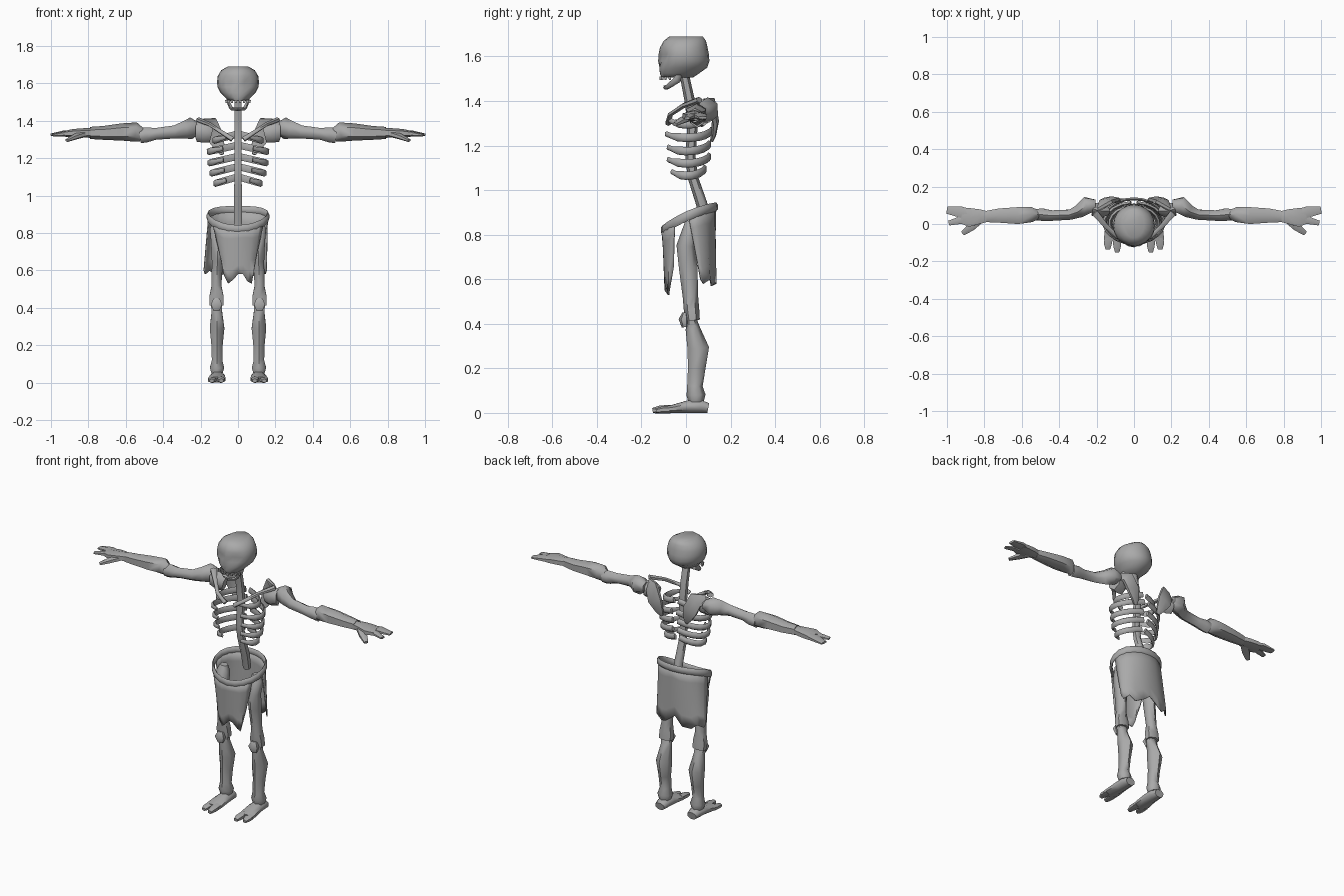
import bpy
import bmesh
from math import sin, cos, pi, radians
from mathutils import Vector

UNIT = 0.01  # part measurements are in hundredths

cube = bpy.data.objects.get("Cube")
if cube:
    bpy.data.objects.remove(cube, do_unlink=True)

bone = bpy.data.materials.new("bone grey")
bone.use_nodes = True
GREY = (0.4, 0.4, 0.4, 1)
bone.diffuse_color = GREY
bone.node_tree.nodes["Principled BSDF"].inputs["Base Color"].default_value = GREY


def finish(name, bm, mirror=False, thickness=0, angle=60):
    """Turn a bmesh into a shaded object, optionally mirrored or thickened."""
    bmesh.ops.recalc_face_normals(bm, faces=bm.faces)
    mesh = bpy.data.meshes.new(name)
    bm.to_mesh(mesh)
    bm.free()
    mesh.materials.append(bone)
    obj = bpy.data.objects.new(name, mesh)
    bpy.context.collection.objects.link(obj)
    bpy.ops.object.select_all(action="DESELECT")
    obj.select_set(True)
    bpy.context.view_layer.objects.active = obj
    bpy.ops.object.shade_smooth_by_angle(angle=radians(angle))
    if thickness:
        solid = obj.modifiers.new("thickness", "SOLIDIFY")
        solid.thickness = thickness
    if mirror:
        mod = obj.modifiers.new("mirror", "MIRROR")
        mod.use_mirror_merge = False
    return obj


def skin(bm, rings, closed=False, caps=True):
    """Bridge rings of vertices with quads."""
    pairs = list(zip(rings, rings[1:]))
    if closed:
        pairs.append((rings[-1], rings[0]))
    for a, b in pairs:
        n = len(a)
        for i in range(n):
            j = (i + 1) % n
            bm.faces.new((a[i], a[j], b[j], b[i]))
    if caps and not closed:
        bm.faces.new(rings[0])
        bm.faces.new(rings[-1])


def add_tube(bm, rows, up, sides=6, closed=False):
    """Loft rows of (x, y, z, half width, half depth along up)."""
    pts = [Vector(r[:3]) * UNIT for r in rows]
    count, rings = len(pts), []
    for i, (p, row) in enumerate(zip(pts, rows)):
        if closed:
            t = pts[(i + 1) % count] - pts[i - 1]
        else:
            t = pts[min(i + 1, count - 1)] - pts[max(i - 1, 0)]
        side = Vector(up).cross(t).normalized()
        lift = t.cross(side).normalized()
        ring = []
        for k in range(sides):
            a = 2 * pi * (k + 0.5) / sides
            grow = UNIT / cos(pi / sides)
            off = side * (row[3] * cos(a)) + lift * (row[4] * sin(a))
            ring.append(bm.verts.new(p + off * grow))
        rings.append(ring)
    skin(bm, rings, closed)


def tube(name, rows, up=(0, 0, 1), sides=6, mirror=True, closed=False):
    bm = bmesh.new()
    add_tube(bm, rows, up, sides, closed)
    return finish(name, bm, mirror)


ALONG_Y = (0, 1, 0)

# Skull: stacked rings, with eye sockets and nose pushed into the face
SIDES = 20
bm = bmesh.new()
rings = []
for cy, z, rx, ry in [(-4, 150.5, 5, 7), (-3, 152.5, 7, 9), (-1.5, 155, 9.5, 11),
                      (-1, 158, 11, 11.5), (-1, 161, 11.2, 11.3), (-1, 164, 10.8, 10.7),
                      (-.5, 167, 9, 9.5), (0, 169, 5.5, 7.5)]:
    rings.append([bm.verts.new((rx * UNIT * sin(2 * pi * k / SIDES),
                                (cy - ry * cos(2 * pi * k / SIDES)) * UNIT, z * UNIT))
                  for k in range(SIDES)])
skin(bm, rings)
for v in bm.verts:
    if v.co.y < -0.04:
        eye = (Vector((abs(v.co.x), v.co.z)) - Vector((0.05, 1.6))).length
        nose = (Vector((v.co.x, v.co.z)) - Vector((0, 1.55))).length
        v.co.y += max(0, 0.03 - 0.8 * eye) + max(0, 0.015 - 0.5 * nose)
finish("skull", bm)

# Jaw: a bent bar hinged under the cheeks, and two rows of teeth
tube("jaw", [(5.5, -3, 153, .8, 1.5), (5, -4, 149.5, .8, 1.5), (3.5, -8, 146.5, .8, 1.2),
             (0, -9, 146, .8, 1.2)], ALONG_Y)
bm = bmesh.new()
for k in range(4):
    a = radians(10 + 20 * k)
    for base, height, reach in ((150, 2.5, 6.5), (147, 1.5, 4.5)):
        x, y = reach * sin(a), -5 - reach * cos(a)
        add_tube(bm, [(x, y, base - .5, .5, .5), (x, y, base + height - 1.5, .8, .6)], ALONG_Y, 4)
finish("teeth", bm, True)

# Spine
tube("spine", [(0, -1, 153, 2, 1.8), (0, 1.5, 141, 2, 2), (0, 3, 130, 2, 2), (0, 2, 115, 2, 2),
               (0, 3, 106, 2, 2), (0, 7, 94, 2.2, 2.2), (0, 9, 84, 2, 2)], ALONG_Y, mirror=False)

# Ribs: open hoops that dip at the sides
bm = bmesh.new()
for z, wide, deep in ((133, 13, 9), (127, 16, 11), (121, 15.5, 10), (115.5, 14.5, 10), (110, 12.5, 8)):
    rows = []
    for k in range(9):
        a = radians(6 + 18 * k)
        fade = 1 if k < 7 else 0.65
        rows.append((wide * sin(a), deep * cos(a) + .5, z - 3.5 * sin(a), .8 * fade, 1.6 * fade))
    add_tube(bm, rows, (0, 0, 1), 5)
finish("ribs", bm, True)

# Shoulders
tube("shoulder_blades", [(19, 8, 138, 3, 1.2), (15, 12, 138, 4.5, 1.5), (12, 13.2, 131, 4.5, 1.4),
                         (9.5, 12.5, 125, 2.5, 1), (8.5, 11.5, 122, 1, .7)], ALONG_Y)
tube("collar_bones", [(3, -8, 130, 1.2, 1.2), (9, -7, 134, 1, 1), (15, -1, 138, 1.2, 1),
                      (21, 6, 140.5, 1.8, 1.2)])
tube("shoulder_joints", [(14, 7, 133, 2, 4), (18, 7, 134, 4, 5), (22, 8, 134, 3.5, 4.5)])

# Arms
tube("upper_arms", [(20.5, 10, 136, 3, 2.5), (25, 10, 136, 4.5, 5), (29, 7, 135, 3.5, 4),
                    (34, 5, 134, 2.7, 3), (44, 4.5, 133, 2.8, 2.7), (49, 5, 132.5, 3.3, 3.5),
                    (52.5, 5, 132, 3, 3.5)])
tube("forearms", [(51, 5, 132, 2, 3), (55, 5, 134, 4, 4.5), (62, 4.5, 134, 4.5, 4),
                  (72, 4.5, 133.5, 3.8, 3.2), (79, 4, 133.5, 3, 2.8)])
tube("palms", [(77, 4, 133.5, 2.5, 2.3), (82, 4, 133.5, 3.8, 2.2), (88, 3.5, 133.3, 5, 2),
               (92, 4.5, 133, 4.2, 1.5)])
tube("outer_fingers", [(88, 5, 133.2, 3, 1.6), (93, 6.5, 133.3, 3, 1.3), (100, 7.5, 132.5, 2, .6)])
tube("inner_fingers", [(88, 3, 133.2, 2.5, 1.6), (93, 2, 133, 2, 1.2), (99, .5, 132.3, 1.3, .6)])
tube("thumbs", [(82, 2.5, 133, 2, 1.6), (87, -1.5, 131.5, 2.2, 1.4), (91.5, -5, 129.5, 1.2, .8)])

# Legs
tube("thighs", [(11, 2, 86, 2, 2), (11.5, 2, 82, 3.5, 3.2), (11, 0, 75, 3.4, 3.7), (11, 1, 65, 3, 3.6),
                (11.5, 2, 52, 2.6, 3), (11.5, 2.5, 46, 3.8, 3), (11.5, 3, 41.5, 3.8, 2.8)], ALONG_Y)
tube("kneecaps", [(11.5, -.5, 45, 1.5, 1), (11.5, -1, 42, 3, 2), (11.5, -.5, 38.5, 1.7, 1.2)], ALONG_Y)
tube("shins", [(11.5, 2.5, 42, 3, 2), (11.3, 3, 38, 2.8, 2.8), (11.2, 5.5, 29, 3.9, 4.2),
               (11.2, 4.8, 20, 3, 3.4), (11.2, 4, 12, 2.8, 3), (11.2, 4.5, 8, 3.8, 3.7),
               (11.2, 4.5, 5, 3, 3)], ALONG_Y)
tube("feet", [(11, 10, 2.2, 3, 2.2), (11, 6, 3, 3.8, 3), (11, 1, 2.8, 4, 2.8),
              (11.3, -6, 1.8, 4.6, 1.8), (11.5, -9, 1.5, 4.5, 1.5)], sides=8)
tube("big_toes", [(9.3, -7, 1.7, 2.2, 1.7), (9, -12, 1.5, 2, 1.5), (9, -15, 1, 1.2, 1)])
tube("small_toes", [(13.5, -7, 1.5, 2.3, 1.5), (14, -11, 1.3, 2, 1.3), (14, -13.5, .9, 1.2, .9)])


def rim(angle):
    """Point on the tilted waistline; zero degrees faces the front."""
    a = radians(angle)
    y = -12 * cos(a)
    return Vector((16 * sin(a), 1.5 + y, 87.3 + 0.43 * y + 1.5 * sin(a) ** 2))


# Waistband
tube("waistband", [(*rim(18 * k), .8, 1.8) for k in range(20)], mirror=False, closed=True)


def drape(name, start, stop, hems, end_scale, shift, rows=5):
    """Cloth hanging from the waistline down to a ragged hem."""
    bm = bmesh.new()
    grid = []
    for i, hem in enumerate(hems):
        top = rim(start + (stop - start) * i / (len(hems) - 1))
        low = Vector((top.x * end_scale[0] + shift[0], top.y * end_scale[1] + shift[1], hem))
        low.y += 0.5 * (-1) ** i
        grid.append([bm.verts.new(top.lerp(low, k / rows) * UNIT) for k in range(rows + 1)])
    for a, b in zip(grid, grid[1:]):
        for k in range(rows):
            bm.faces.new((a[k], b[k], b[k + 1], a[k + 1]))
    finish(name, bm, thickness=0.006)


# Loincloth
drape("front_cloth", -58, 58, [68, 57, 53, 55, 58, 58, 54, 53, 66], (.66, .5), (0, -3.5))
drape("back_cloth", 88, 272, [60, 58, 60, 57, 59, 63, 58, 57, 60, 58, 60], (1.06, .6), (-1.5, 5.5))
